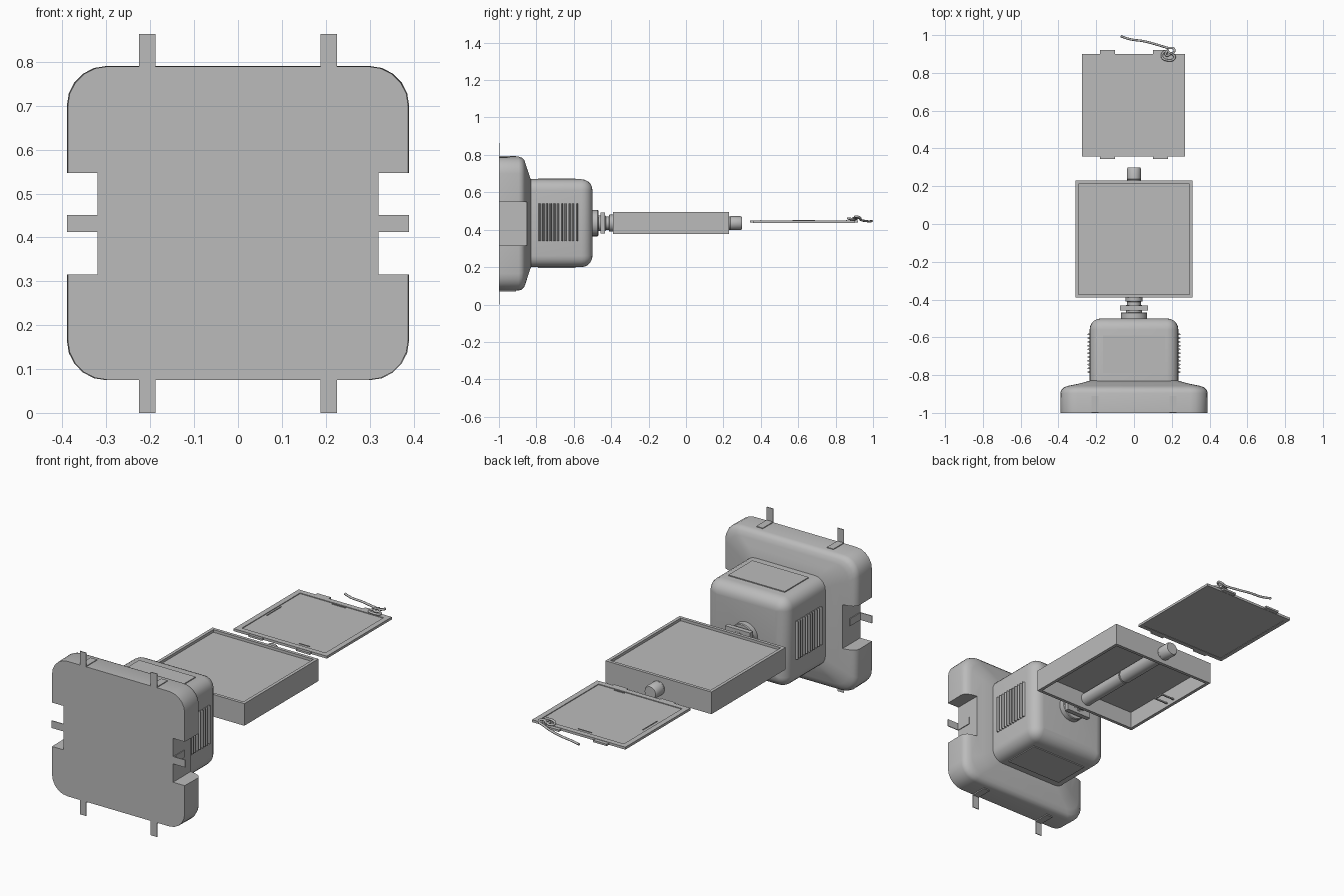
import bpy, bmesh, math
from mathutils import Vector, Matrix

cube = bpy.data.objects.get("Cube")
if cube:
    bpy.data.objects.remove(cube, do_unlink=True)

grey = bpy.data.materials.new("plain grey")
grey.use_nodes = True
grey.diffuse_color = (0.5, 0.5, 0.5, 1)
grey.node_tree.nodes["Principled BSDF"].inputs["Base Color"].default_value = (0.5, 0.5, 0.5, 1)

AXIS = 0.435  # height of the shared centre line


def finish(name, bm, smooth=False):
    bmesh.ops.recalc_face_normals(bm, faces=bm.faces)
    mesh = bpy.data.meshes.new(name)
    bm.to_mesh(mesh)
    bm.free()
    mesh.materials.append(grey)
    obj = bpy.data.objects.new(name, mesh)
    bpy.context.collection.objects.link(obj)
    if smooth:
        bpy.ops.object.select_all(action="DESELECT")
        obj.select_set(True)
        bpy.context.view_layer.objects.active = obj
        bpy.ops.object.shade_smooth_by_angle(angle=math.radians(35))
    return obj


def add_box(bm, x, y, z):
    """Box from three (low, high) ranges."""
    mid = Vector([(a + b) / 2 for a, b in (x, y, z)])
    size = [b - a for a, b in (x, y, z)]
    made = bmesh.ops.create_cube(bm, size=1, matrix=Matrix.Translation(mid) @ Matrix.Diagonal((*size, 1)))
    return made["verts"]


def boxes(name, ranges):
    bm = bmesh.new()
    for r in ranges:
        add_box(bm, *r)
    return finish(name, bm)


def loft(name, rings, centre_z, steps=5):
    """Skin rounded rectangles given as (y, half width, half height, radius)."""
    bm = bmesh.new()
    loops = []
    for y, hx, hz, r in rings:
        loop = []
        for i, (sx, sz) in enumerate([(1, 1), (-1, 1), (-1, -1), (1, -1)]):
            for k in range(steps + 1):
                a = math.pi / 2 * (i + k / steps)
                loop.append(bm.verts.new((sx * (hx - r) + r * math.cos(a), y,
                                          centre_z + sz * (hz - r) + r * math.sin(a))))
        loops.append(loop)
    for a, b in zip(loops, loops[1:]):
        for i in range(len(a)):
            j = (i + 1) % len(a)
            bm.faces.new((a[i], a[j], b[j], b[i]))
    bm.faces.new(loops[0])
    bm.faces.new(loops[-1])
    return finish(name, bm, True)


def lathe(name, profile, sides=24):
    """Turn (y, radius) points around the centre line."""
    bm = bmesh.new()
    loops = [[bm.verts.new((r * math.cos(math.tau * i / sides), y,
                            AXIS + r * math.sin(math.tau * i / sides))) for i in range(sides)]
             for y, r in profile]
    for a, b in zip(loops, loops[1:]):
        for i in range(sides):
            j = (i + 1) % sides
            bm.faces.new((a[i], a[j], b[j], b[i]))
    bm.faces.new(loops[0])
    bm.faces.new(loops[-1])
    return finish(name, bm, True)


def sunk_box(name, x, y, z, top, bottom):
    """Box whose top and bottom are sunk inside a rim; each is (rim, depth)."""
    bm = bmesh.new()
    add_box(bm, x, y, z)
    bm.normal_update()
    for sign, (rim, depth) in ((1, top), (-1, bottom)):
        face = max(bm.faces, key=lambda f: sign * f.normal.z * 10 + sign * f.calc_center_median().z)
        bmesh.ops.inset_individual(bm, faces=[face], thickness=rim)
        inner = bmesh.ops.extrude_discrete_faces(bm, faces=[face])["faces"][0]
        bmesh.ops.translate(bm, verts=inner.verts, vec=(0, 0, -sign * depth))
        bm.normal_update()
    return finish(name, bm)


# Wall base with a shallow sloped back
base = loft("wall_base", [(-1, .388, .357, .09), (-.895, .39, .358, .09), (-.878, .385, .353, .088),
                          (-.865, .372, .34, .083), (-.857, .35, .318, .075),
                          (-.845, .29, .28, .06), (-.828, .23, .23, .05)], 0.4325)
# Side notches cut through the base
cutter = boxes("notch_cutter", [((.32, .5), (-1.1, -.7), (.315, .547)),
                                ((-.5, -.32), (-1.1, -.7), (.315, .547))])
cut = base.modifiers.new("notches", "BOOLEAN")
cut.operation, cut.object, cut.solver = "DIFFERENCE", cutter, "EXACT"
bpy.context.view_layer.objects.active = base
bpy.ops.object.modifier_apply(modifier=cut.name)
bpy.data.objects.remove(cutter, do_unlink=True)

# Bent mounting tabs: a flat ear and a foot
T = 0.004
tabs = []
for s in (-1, 1):
    xr = (s * .207 - .019, s * .207 + .019)
    tabs += [(xr, (-1, -1 + T), (.78, .863)), (xr, (-1, -.91), (.788, .788 + T + .002)),
             (xr, (-1, -1 + T), (0, .085)), (xr, (-1, -.91), (.073 - T, .077))]
    ear, foot = sorted((s * .31, s * .39)), sorted((s * .318, s * (.32 + T)))
    tabs += [(ear, (-1, -1 + T), (.412, .451)), (foot, (-1, -.91), (.412, .451))]
boxes("mounting_tabs", tabs)

# Rounded housing behind the base
R = 0.06
rings = [(-.86, .235, .235, R)]
for k in range(6):
    a = math.pi / 2 * k / 5
    d = R * (1 - math.cos(a))
    rings.append((-.5 - R + R * math.sin(a), .235 - d, .235 - d, max(R - d, .004)))
loft("housing", rings, AXIS)
boxes("housing_panels", [((-.165, .165), (-.79, -.59), z) for z in ((.66, .675), (.195, .21))])

# Slanted louvres on both sides of the housing
bm = bmesh.new()
count, pitch = 11, 0.02
for s in (-1, 1):
    for i in range(count):
        y = -.79 + i * pitch
        ends = [[bm.verts.new((s * x, y + dy, z)) for x, dy in ((.23, 0), (.247, .003), (.247, .008), (.23, .014))]
                for z in (.34, .54)]
        for f in ends:
            bm.faces.new(f)
        for k in range(4):
            j = (k + 1) % 4
            bm.faces.new((ends[0][k], ends[0][j], ends[1][j], ends[1][k]))
finish("side_louvres", bm)

# Swivel neck: disc, clamp plate and stepped stem
lathe("neck_disc", [(-.51, .07), (-.472, .07), (-.468, .066)])
lathe("neck_stem", [(-.48, .042), (-.43, .042), (-.428, .036), (-.412, .036), (-.41, .045), (-.38, .045)])
boxes("neck_clamp", [((-.073, .073), (-.457, -.432), (AXIS - .056, AXIS + .056))])

# Open tray with a tube running through it
sunk_box("tray", (-.31, .31), (-.39, .23), (.378, .495), (.024, .014), (.024, .09))
lathe("tray_tube", [(-.39, .034), (-.08, .034), (-.08, .03), (-.07, .03), (-.07, .036), (.235, .036)])
lathe("tube_cap", [(.225, .034), (.235, .034), (.237, .037), (.292, .037), (.3, .032)])
boxes("tray_clip", [((-.29, -.21), (-.09, -.083), (.39, .397)), ((-.29, -.21), (-.037, -.03), (.39, .397)),
                    ((-.217, -.21), (-.09, -.03), (.39, .397))])

# Thin lid with hinge lugs on two edges
sunk_box("lid", (-.275, .27), (.357, .9), (.437, .45), (.04, .004), (.03, .002))
boxes("lid_lugs", [((s * .14 - .04, s * .14 + .04), y, (.438, .448))
                   for s in (-1, 1) for y in ((.343, .36), (.898, .92))])
boxes("lid_slots", [((-.05, .03), (.856, .86), (.449, .452)), ((-.233, -.229), (.57, .69), (.449, .452)),
                    ((.08, .14), (.397, .401), (.449, .452))])

# Tie cord ending in a loose knot
path = [(-.07, .994, .446), (-.02, .978, .444), (.05, .968, .446), (.12, .95, .448), (.18, .932, .455),
        (.213, .925, .468), (.205, .905, .47), (.165, .915, .46), (.148, .888, .455), (.17, .868, .46),
        (.215, .88, .458), (.2, .9, .456), (.17, .893, .462), (.18, .925, .464)]
curve = bpy.data.curves.new("tie_cord", "CURVE")
curve.dimensions = "3D"
curve.bevel_depth, curve.bevel_resolution, curve.resolution_u = 0.006, 2, 6
curve.use_fill_caps = True
spline = curve.splines.new("BEZIER")
spline.bezier_points.add(len(path) - 1)
for p, co in zip(spline.bezier_points, path):
    p.co = co
    p.handle_left_type = p.handle_right_type = "AUTO"
curve.materials.append(grey)
bpy.context.collection.objects.link(bpy.data.objects.new("tie_cord", curve))
